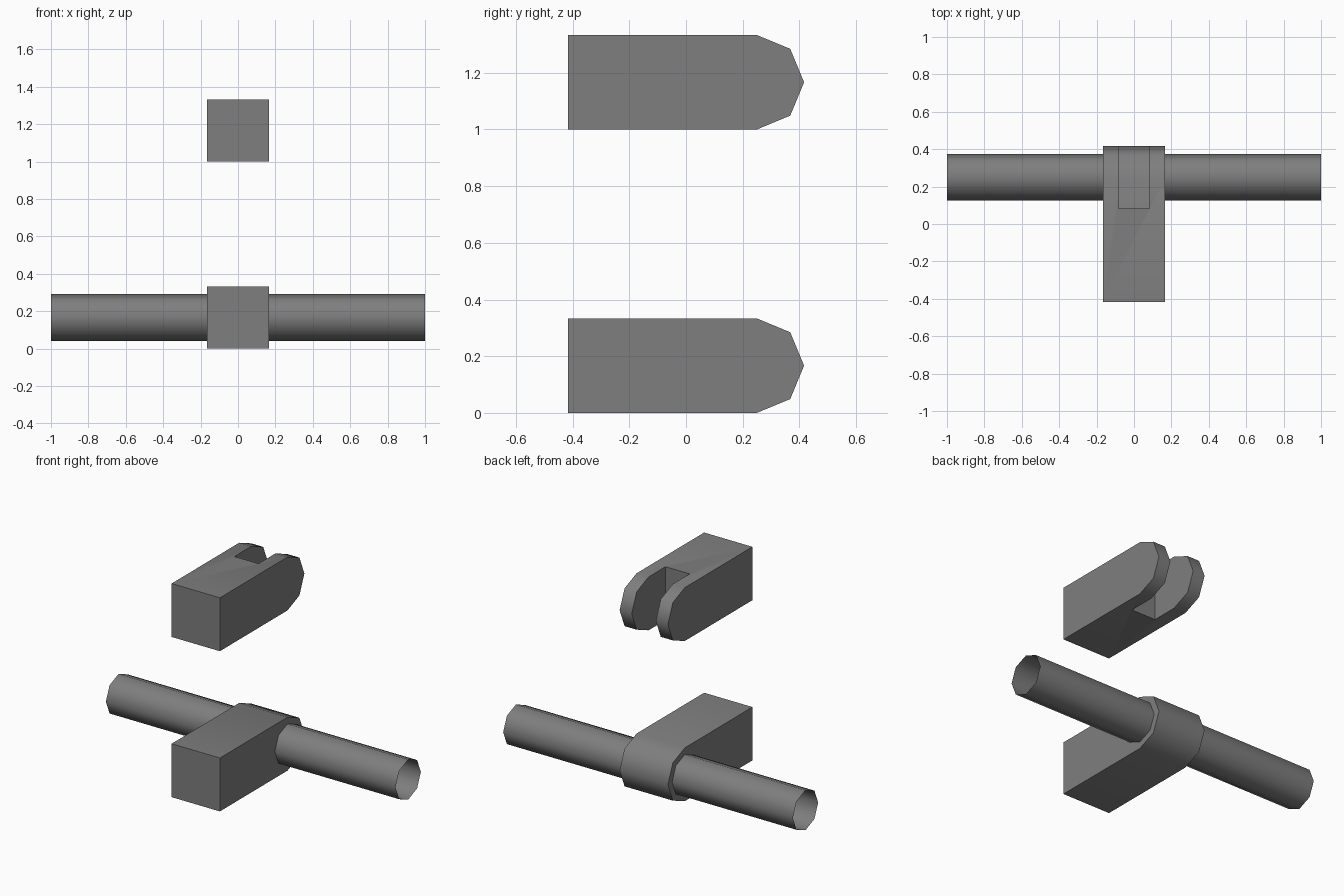
import bpy, bmesh, math

if "Cube" in bpy.data.objects:
    bpy.data.objects.remove(bpy.data.objects["Cube"])

R = 1 / 6            # half width and end radius of the blocks
AXIS_Y = 0.25        # y of the rod axis

grey = bpy.data.materials.new("dark grey")
grey.diffuse_color = (0.21, 0.21, 0.21, 1)
grey.use_nodes = True
grey.node_tree.nodes["Principled BSDF"].inputs["Base Color"].default_value = grey.diffuse_color


def make_object(name, bm):
    mesh = bpy.data.meshes.new(name)
    bmesh.ops.recalc_face_normals(bm, faces=bm.faces)
    bm.to_mesh(mesh)
    bm.free()
    mesh.materials.append(grey)
    obj = bpy.data.objects.new(name, mesh)
    bpy.context.collection.objects.link(obj)
    return obj


def prism(name, profile, half_width):
    """Extrude a y-z profile along x."""
    bm = bmesh.new()
    face = bm.faces.new([bm.verts.new((-half_width, y, z)) for y, z in profile])
    new = bmesh.ops.extrude_face_region(bm, geom=[face])["geom"]
    verts = [v for v in new if isinstance(v, bmesh.types.BMVert)]
    bmesh.ops.translate(bm, verts=verts, vec=(2 * half_width, 0, 0))
    return make_object(name, bm)


def activate(obj):
    bpy.ops.object.select_all(action='DESELECT')
    obj.select_set(True)
    bpy.context.view_layer.objects.active = obj


def smooth(obj):
    activate(obj)
    bpy.ops.object.shade_smooth_by_angle(angle=math.radians(50))


def rounded_block(name, base):
    """Block with a half-octagon end at the back."""
    profile = [(-5 / 12, base + 2 * R), (-5 / 12, base)]
    for i in range(5):
        a = -math.pi / 2 + i * math.pi / 4
        profile.append((AXIS_Y + R * math.cos(a), base + R + R * math.sin(a)))
    return prism(name, profile, R)


# Lower block
smooth(rounded_block("lower_block", 0))

# Upper block with a vertical slot that forms two prongs
fork = rounded_block("upper_fork", 1)
cutter = prism("slot_cutter", [(1 / 12, 0.9), (0.6, 0.9), (0.6, 1.5), (1 / 12, 1.5)], 1 / 12)
cutter.hide_render = True
mod = fork.modifiers.new("slot", 'BOOLEAN')
mod.operation = 'DIFFERENCE'
mod.solver = 'EXACT'
mod.object = cutter
activate(fork)
bpy.ops.object.modifier_apply(modifier=mod.name)
bpy.data.objects.remove(cutter)
smooth(fork)

# Open-ended eight-sided tube through the lower block
bm = bmesh.new()
rings = [[bm.verts.new((x, AXIS_Y + 0.125 * math.cos(i * math.pi / 4),
                        R + 0.125 * math.sin(i * math.pi / 4))) for i in range(8)]
         for x in (-1, 1)]
for i in range(8):
    j = (i + 1) % 8
    bm.faces.new((rings[0][i], rings[0][j], rings[1][j], rings[1][i]))
smooth(make_object("cross_tube", bm))
